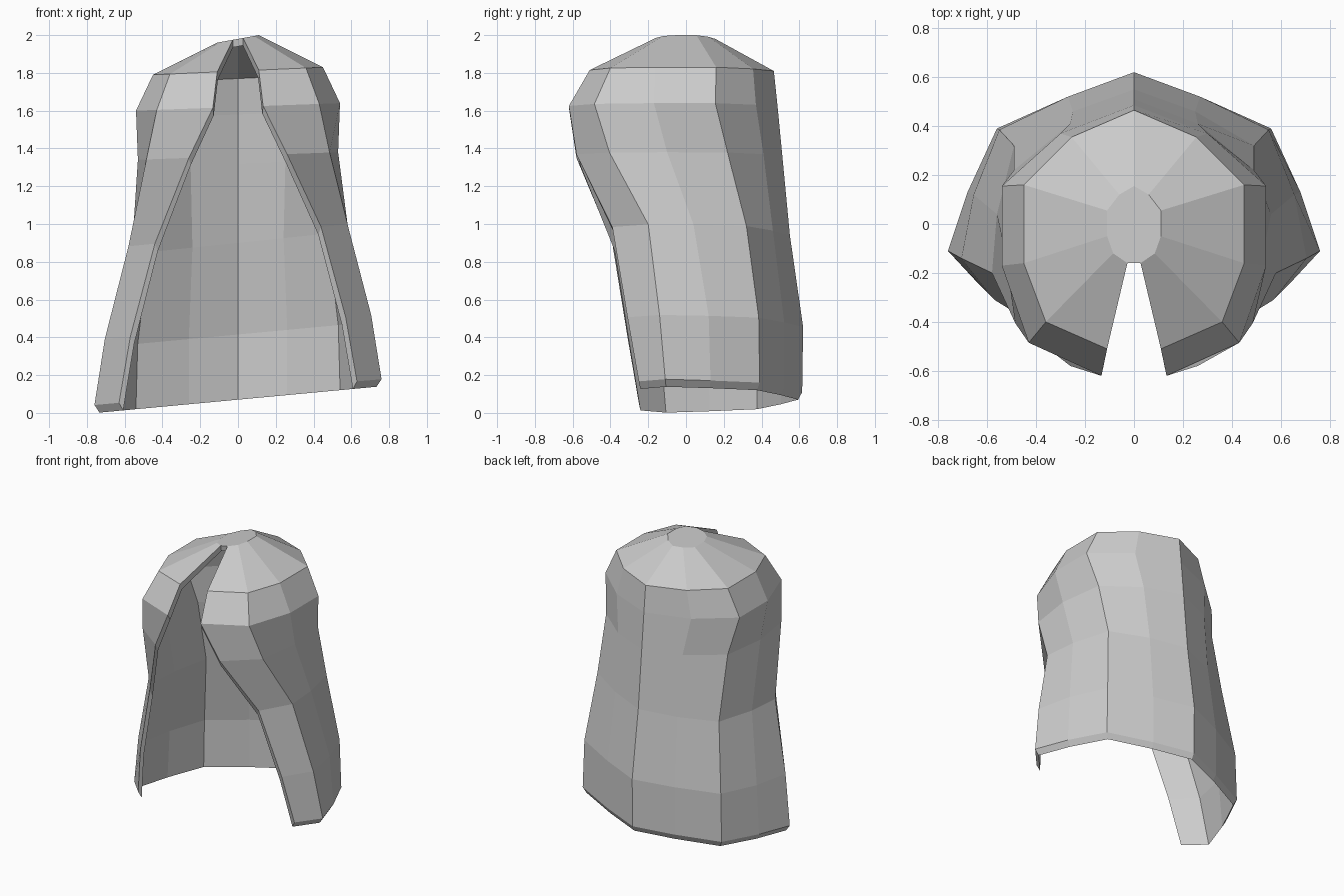
import bpy
import bmesh
from mathutils import Vector

default_cube = bpy.data.objects.get("Cube")
if default_cube:
    bpy.data.objects.remove(default_cube, do_unlink=True)

# One plain cloth colour
cloth = bpy.data.materials.new("light grey cloth")
cloth.use_nodes = True
grey = (0.6, 0.6, 0.6, 1.0)
cloth.diffuse_color = grey
cloth.node_tree.nodes["Principled BSDF"].inputs["Base Color"].default_value = grey

# Rings from crown to hem: height, sideways tilt, then half outline
# from the middle of the back round to the front opening
RINGS = [
    (1.98, .18, [(0, .155), (.06, .12), (.11, .055), (.11, -.05), (.085, -.12), (.027, -.16)]),
    (1.81, .044, [(0, .465), (.255, .355), (.45, .16), (.45, -.16), (.36, -.4), (.11, -.51)]),
    (1.62, .037, [(0, .485), (.3, .37), (.54, .155), (.54, -.17), (.43, -.485), (.133, -.62)]),
    (1.36, .038, [(0, .51), (.26, .41), (.49, .22), (.53, -.1), (.485, -.405), (.26, -.58)]),
    (.94, .1, [(0, .55), (.25, .46), (.49, .32), (.56, .04), (.58, -.2), (.44, -.39)]),
    (.455, .09, [(0, .62), (.27, .52), (.55, .385), (.655, .12), (.705, -.14), (.57, -.31)]),
    (.11, .09, [(0, .615), (.27, .52), (.56, .39), (.68, .13), (.76, -.11), (.63, -.25)]),
]
LINING_SCALE = .965
LINING_DROP = .04


def build_shell(bm, scale, drop):
    """Add one layer of the hood and return its rows of vertices."""
    rows = []
    for height, tilt, half in RINGS:
        outline = [(-x, y) for x, y in reversed(half[1:])] + half
        rows.append([
            bm.verts.new(Vector((x * scale, y * scale, height + tilt * x - drop)))
            for x, y in outline
        ])
    for upper, lower in zip(rows, rows[1:]):
        for i in range(len(upper) - 1):
            bm.faces.new((upper[i], upper[i + 1], lower[i + 1], lower[i]))
    bm.faces.new(rows[0])
    return rows


def border(rows):
    """Open edge loop: crown notch, one front edge, hem, other front edge."""
    left_edge = [row[-1] for row in rows]
    right_edge = [row[0] for row in reversed(rows)]
    hem = list(reversed(rows[-1]))
    return left_edge + hem[1:] + right_edge[1:]


# Outer cloth and lining, joined along the open border
bm = bmesh.new()
outer = border(build_shell(bm, 1, 0))
inner = border(build_shell(bm, LINING_SCALE, LINING_DROP))
for i in range(len(outer)):
    j = (i + 1) % len(outer)
    bm.faces.new((outer[i], outer[j], inner[j], inner[i]))
bmesh.ops.recalc_face_normals(bm, faces=bm.faces)

mesh = bpy.data.meshes.new("hood")
bm.to_mesh(mesh)
bm.free()
mesh.materials.append(cloth)
hood = bpy.data.objects.new("hood", mesh)
bpy.context.collection.objects.link(hood)
